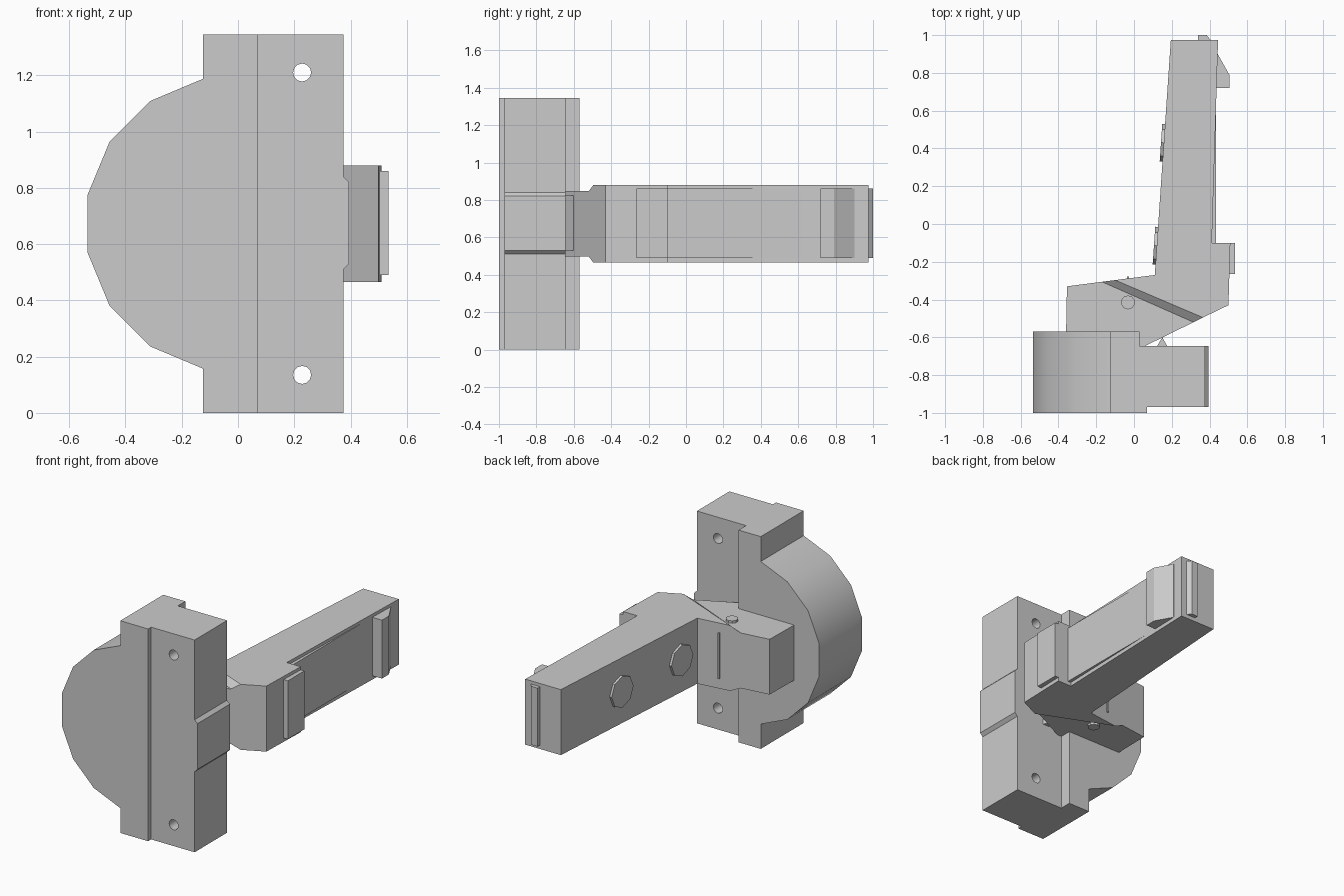
import bpy, bmesh
from math import sin, cos, radians, pi, atan2
from mathutils import Matrix, Vector

if "Cube" in bpy.data.objects:
    bpy.data.objects.remove(bpy.data.objects["Cube"])

ZC, R = 0.6725, 0.525   # mid height, arc radius


def finish(name, bm):
    bmesh.ops.recalc_face_normals(bm, faces=bm.faces)
    me = bpy.data.meshes.new(name)
    bm.to_mesh(me)
    bm.free()
    ob = bpy.data.objects.new(name, me)
    bpy.context.collection.objects.link(ob)
    return ob


def prism(name, pts, lo, hi, axis='Z'):
    """Extrude a profile along Z (pts = x, y) or Y (pts = x, z)."""
    bm = bmesh.new()
    pos = (lambda p, t: (p[0], p[1], t)) if axis == 'Z' else (lambda p, t: (p[0], t, p[1]))
    f = bm.faces.new([bm.verts.new(pos(p, lo)) for p in pts])
    ext = bmesh.ops.extrude_face_region(bm, geom=[f])['geom']
    move = Vector(pos((0, 0), hi - lo))
    bmesh.ops.translate(bm, vec=move, verts=[v for v in ext if isinstance(v, bmesh.types.BMVert)])
    return finish(name, bm)


def box(name, x0, x1, y0, y1, z0, z1):
    return prism(name, [(x0, y0), (x1, y0), (x1, y1), (x0, y1)], z0, z1)


def disc(name, center, axis, radius, depth, sides):
    bm = bmesh.new()
    rot = Vector(axis).to_track_quat('Z', 'Y').to_matrix().to_4x4()
    bmesh.ops.create_cone(bm, cap_ends=True, segments=sides, radius1=radius, radius2=radius,
                          depth=depth, matrix=Matrix.Translation(center) @ rot)
    return finish(name, bm)


def boolean(ob, cutter, op):
    cutter.hide_render = True
    m = ob.modifiers.new(op, 'BOOLEAN')
    m.operation, m.object, m.solver = op, cutter, 'EXACT'
    bpy.context.view_layer.objects.active = ob
    bpy.ops.object.modifier_apply(modifier=m.name)
    bpy.data.objects.remove(cutter)


# Mounting plate: front outline intersected with the stepped plan profile
outline = [(-0.125, 0), (0.375, 0), (0.375, 0.51), (0.395, 0.53), (0.395, 0.82),
           (0.375, 0.84), (0.375, 1.345), (-0.125, 1.345)]
for i in range(8):
    a = radians(78.75 - 22.5 * i)
    x = -0.125 if i in (0, 7) else -0.02 - R * cos(a)
    outline.append((x, ZC + R * sin(a)))
plate = prism('mounting_plate', outline, -1.1, -0.5, 'Y')
steps = [(-0.7, -1), (0.07, -1), (0.07, -0.97), (0.5, -0.97), (0.5, -0.645),
         (0.03, -0.645), (0.03, -0.57), (-0.7, -0.57)]
boolean(plate, prism('step_cutter', steps, -0.1, 1.5), 'INTERSECT')
for z in (0.135, 1.21):
    boolean(plate, disc('hole_cutter', (0.228, -0.8, z), (0, 1, 0), 0.032, 1, 12), 'DIFFERENCE')
plate.select_set(True)
bpy.context.view_layer.objects.active = plate
bpy.ops.object.shade_smooth_by_angle(angle=radians(35))

# Arm: bent lever, thinner on the hinge side of a diagonal bevel
T, N = 0.2075, 0.175
arm = [(-0.36, -0.6, N), (-0.355, -0.33, N), (-0.17, -0.306, N), (-0.10, -0.297, T),
       (0.11, -0.27, T), (0.195, 0.975, T), (0.445, 0.975, T), (0.412, -0.1, T),
       (0.51, -0.1, T), (0.50, -0.43, T), (0.365, -0.495, T), (0.315, -0.52, N),
       (0.05, -0.65, N)]
bm = bmesh.new()
up = [bm.verts.new((x, y, ZC + h)) for x, y, h in arm]
dn = [bm.verts.new((x, y, ZC - h)) for x, y, h in arm]
for ids in ((0, 1, 2, 11, 12), (2, 3, 10, 11), range(3, 11)):
    for ring in (up, dn):
        bm.faces.new([ring[i] for i in ids])
for i in range(len(arm)):
    j = (i + 1) % len(arm)
    bm.faces.new((up[i], up[j], dn[j], dn[i]))
finish('lever_arm', bm)

# Raised pads and ribs along the arm
z0, z1 = 0.49, 0.86
box('elbow_pad', 0.45, 0.535, -0.265, -0.1, z0, z1)
box('side_panel', 0.36, 0.434, -0.12, 0.67, z0, z1)
prism('tip_catch', [(0.4, 0.72), (0.505, 0.72), (0.505, 0.79), (0.443, 0.9), (0.4, 0.9)], z0, z1)
prism('end_rib', [(0.34, 0.96), (0.34, 1.0), (0.385, 1.0), (0.405, 0.975), (0.405, 0.96)], z0, z1)
prism('hinge_rib', [(0.12, -0.65), (0.178, -0.65), (0.15, -0.6)], 0.53, 0.825)
box('back_slit_rib', -0.037, -0.027, -0.3, -0.278, 0.53, 0.82)

# Round buttons on the arm's left face
slope = atan2(0.085, 1.245)
for i, y in enumerate((-0.115, 0.43)):
    fx = 0.11 + 0.085 * (y + 0.27) / 1.245
    disc(f'side_button_{i + 1}', (fx - 0.003, y, ZC), (-cos(slope), sin(slope), 0), 0.1, 0.024, 8)

# Hinge pin through the thin part of the arm
disc('hinge_pin', (-0.032, -0.415, ZC), (0, 0, 1), 0.037, 2 * N + 0.03, 10)
